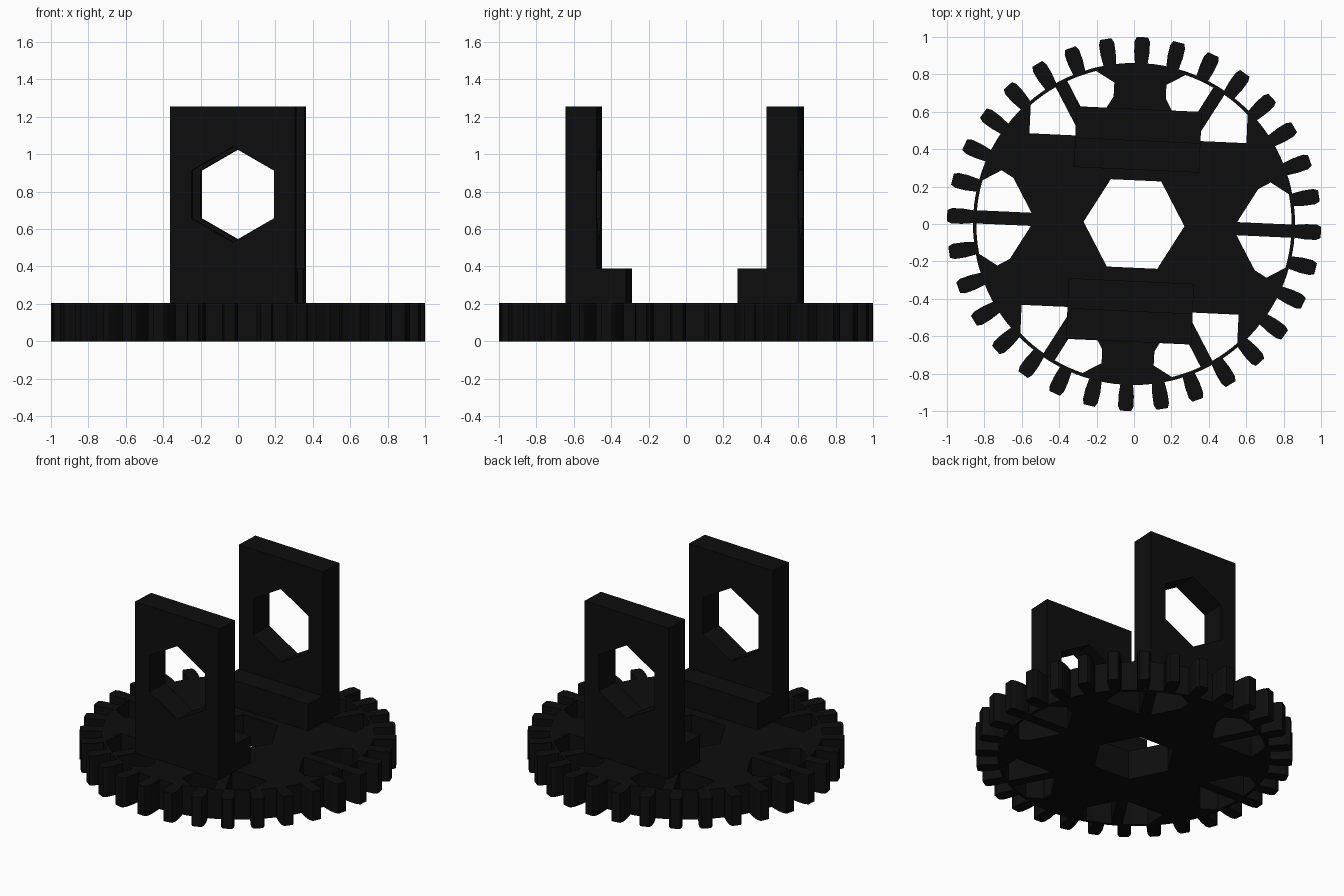
import bpy, bmesh, math
from mathutils import Matrix, Vector

if "Cube" in bpy.data.objects:
    bpy.data.objects.remove(bpy.data.objects["Cube"])

TILT = math.radians(-2.6)
TEETH = 32
THICK = 0.205

black = bpy.data.materials.new("near_black")
black.diffuse_color = (0.0042, 0.0042, 0.0042, 1)
black.use_nodes = True
black.node_tree.nodes["Principled BSDF"].inputs["Base Color"].default_value = black.diffuse_color


def turn(pts, a):
    c, s = math.cos(a), math.sin(a)
    return [(x * c - y * s, x * s + y * c) for x, y in pts]


def prisms(name, outlines, z0, z1, matrix=Matrix()):
    """One object holding an upright prism for each 2D outline."""
    bm = bmesh.new()
    for pts in outlines:
        face = bm.faces.new([bm.verts.new((x, y, z0)) for x, y in pts])
        ext = bmesh.ops.extrude_face_region(bm, geom=[face])["geom"]
        top = [v for v in ext if isinstance(v, bmesh.types.BMVert)]
        bmesh.ops.translate(bm, vec=(0, 0, z1 - z0), verts=top)
    bmesh.ops.transform(bm, matrix=matrix, verts=bm.verts)
    bmesh.ops.recalc_face_normals(bm, faces=bm.faces)
    mesh = bpy.data.meshes.new(name)
    bm.to_mesh(mesh)
    bm.free()
    ob = bpy.data.objects.new(name, mesh)
    bpy.context.collection.objects.link(ob)
    mesh.materials.append(black)
    return ob


def cut(ob, cutter):
    mod = ob.modifiers.new("cut", 'BOOLEAN')
    mod.operation = 'DIFFERENCE'
    mod.solver = 'EXACT'
    mod.object = cutter
    cutter.hide_render = True
    bpy.context.view_layer.objects.active = ob
    bpy.ops.object.modifier_apply(modifier=mod.name)
    bpy.data.objects.remove(cutter)


def hexagon(r, start=0.0):
    return [(r * math.cos(start + i * math.pi / 3), r * math.sin(start + i * math.pi / 3))
            for i in range(6)]


# Toothed wheel outline
step = 2 * math.pi / TEETH
half = [(0.86, 0.034), (0.92, 0.041), (0.975, 0.041), (1.0, 0.03)]
outline = []
for i in range(TEETH):
    tooth = [(x, -y) for x, y in half] + half[::-1]
    gap = [(0.861 * math.cos(step * t), 0.861 * math.sin(step * t)) for t in (0.4, 0.6)]
    outline += turn(tooth + gap, i * step)
wheel = prisms("gear_wheel", [outline], 0, THICK)

# Openings: six pairs of half windows either side of a narrow spoke, and a hex bore
arc = [(0.843 * math.cos(math.radians(a)), 0.843 * math.sin(math.radians(a)))
       for a in (13.5, 10.5, 7.5, 5, 2.4)]
bevelled = [(0.55, 0.035), (0.655, 0.2165), (0.72, 0.255)] + arc
pointed = [(0.55, 0.035), (0.688, 0.2735)] + arc
upper = [bevelled, bevelled, pointed]
lower = [bevelled, pointed, bevelled]
windows = [hexagon(0.27)]
for k in range(6):
    windows.append(turn(upper[k % 3], k * math.pi / 3))
    windows.append(turn([(x, -y) for x, y in lower[k % 3]], k * math.pi / 3))
cut(wheel, prisms("window_cutter", windows, -0.1, THICK + 0.1))
wheel.rotation_euler.z = TILT

# Upright brackets with a hex opening, each with a low foot block inside
W = 0.335
stand = Matrix.Rotation(math.pi / 2, 4, 'X')   # outline y becomes height
for name, outer, mid, inner in (("front", -0.63, -0.465, -0.305),
                                ("back", 0.615, 0.445, 0.29)):
    lo, hi = sorted((outer, mid))
    rect = [(-W, 0.2), (W, 0.2), (W, 1.255), (-W, 1.255)]
    plate = prisms(name + "_upright", [rect], -hi, -lo, stand)
    hole = [(x, y + 0.785) for x, y in hexagon(0.255, math.pi / 2)]
    cut(plate, prisms("hole_cutter", [hole], -hi - 0.1, -lo + 0.1, stand))
    lo, hi = sorted((mid, inner))
    foot = prisms(name + "_foot_block", [[(-W, lo), (W, lo), (W, hi), (-W, hi)]], 0.2, 0.39)
    plate.rotation_euler.z = foot.rotation_euler.z = TILT
